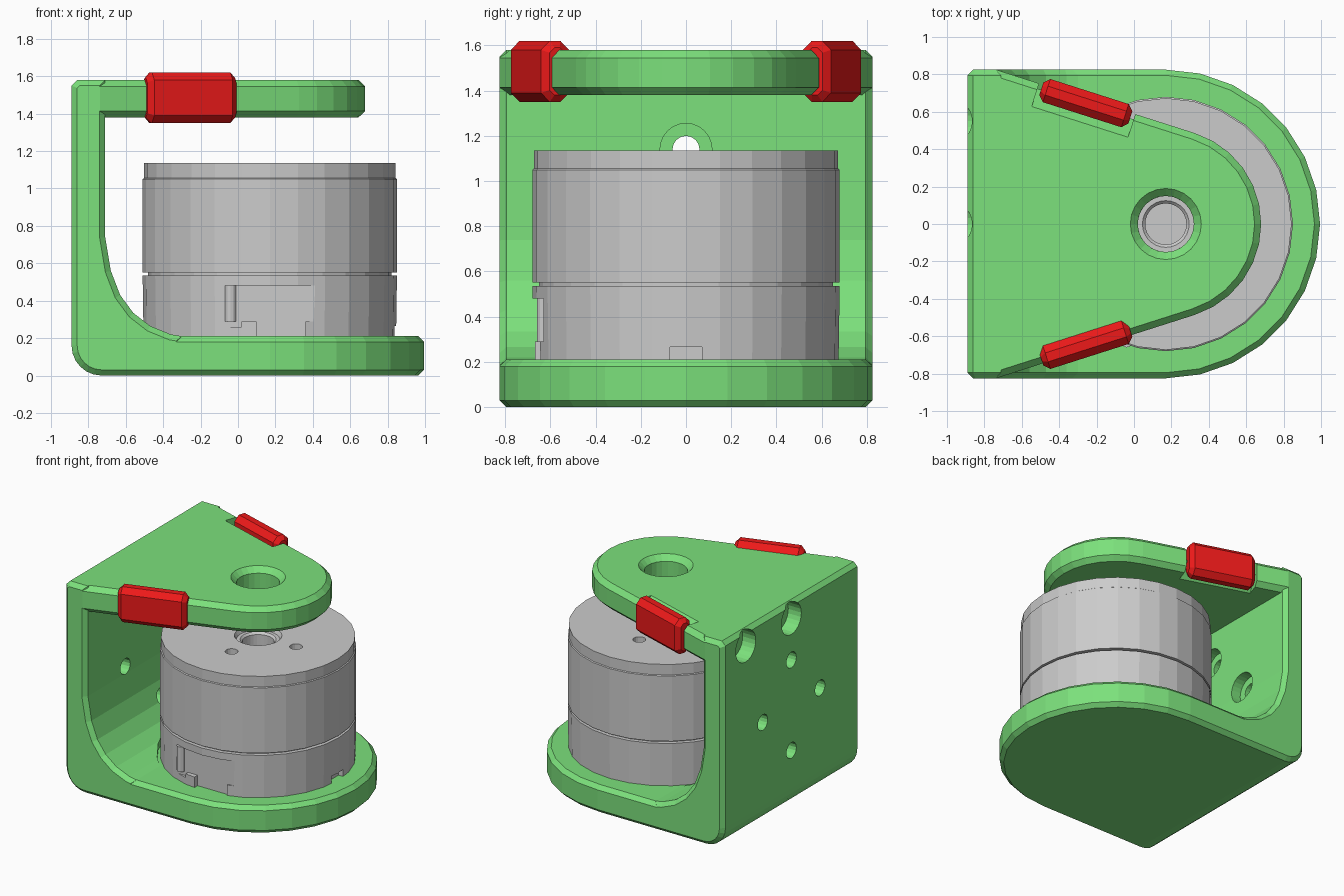
import bpy, bmesh
from math import pi, sin, cos, radians
from mathutils import Matrix, Vector

if "Cube" in bpy.data.objects:
    bpy.data.objects.remove(bpy.data.objects["Cube"])

CX = 0.17            # motor axis
TILT = radians(17.7)  # taper of the top arm


def material(name, color):
    m = bpy.data.materials.new(name)
    m.diffuse_color = color
    m.use_nodes = True
    m.node_tree.nodes["Principled BSDF"].inputs["Base Color"].default_value = m.diffuse_color
    return m


GREEN = material("green_plastic", (0.2, 0.75, 0.2, 1))
RED = material("red_rubber", (0.85, 0.01, 0.01, 1))


def finish(bm, name, mat=None, matrix=None):
    if matrix:
        bm.transform(matrix)
    bmesh.ops.recalc_face_normals(bm, faces=bm.faces)
    me = bpy.data.meshes.new(name)
    bm.to_mesh(me)
    bm.free()
    ob = bpy.data.objects.new(name, me)
    bpy.context.collection.objects.link(ob)
    if mat:
        me.materials.append(mat)
    return ob


def prism(name, pts, lo, hi, axis='z', chamfer=0, mat=None, matrix=None):
    """Extrude a 2D outline along an axis, chamfering the rims of both caps."""
    bm = bmesh.new()
    put = (lambda a, b, t: (a, b, t)) if axis == 'z' else (lambda a, b, t: (a, t, b))
    rings = [[bm.verts.new(put(a, b, t)) for a, b in pts] for t in (lo, hi)]
    caps = [bm.faces.new(r) for r in rings]
    n = len(pts)
    for i in range(n):
        j = (i + 1) % n
        bm.faces.new((rings[0][i], rings[0][j], rings[1][j], rings[1][i]))
    bmesh.ops.recalc_face_normals(bm, faces=bm.faces)
    if chamfer:
        edges = list({e for f in caps for e in f.edges})
        bmesh.ops.bevel(bm, geom=edges, offset=chamfer, offset_type='OFFSET',
                        segments=1, affect='EDGES', profile=0.5)
    return finish(bm, name, mat, matrix)


def cylinder(name, start, end, r1, r2=None, sides=24, mat=None):
    a, b = Vector(start), Vector(end)
    bm = bmesh.new()
    bmesh.ops.create_cone(bm, cap_ends=True, segments=sides, radius1=r1,
                          radius2=r1 if r2 is None else r2, depth=(b - a).length)
    rot = (b - a).to_track_quat('Z', 'Y').to_matrix().to_4x4()
    return finish(bm, name, mat, Matrix.Translation((a + b) / 2) @ rot)


def box(name, x0, x1, y0, y1, z0, z1):
    return prism(name, [(x0, y0), (x1, y0), (x1, y1), (x0, y1)], z0, z1)


def lathe(name, profile, sides=28):
    bm = bmesh.new()
    rings = [[bm.verts.new((CX + r * cos(2 * pi * i / sides), r * sin(2 * pi * i / sides), z))
              for i in range(sides)] for r, z in profile]
    for a, b in zip(rings, rings[1:]):
        for i in range(sides):
            j = (i + 1) % sides
            bm.faces.new((a[i], a[j], b[j], b[i]))
    bmesh.ops.remove_doubles(bm, verts=bm.verts, dist=1e-5)
    return finish(bm, name)


def boolean(ob, tool, op='DIFFERENCE'):
    mod = ob.modifiers.new(op, 'BOOLEAN')
    mod.operation, mod.object, mod.solver = op, tool, 'EXACT'
    bpy.context.view_layer.objects.active = ob
    bpy.ops.object.modifier_apply(modifier=mod.name)
    bpy.data.objects.remove(tool)


def arc(cx, cy, r, a0, a1, n):
    return [(cx + r * cos(a0 + (a1 - a0) * i / n), cy + r * sin(a0 + (a1 - a0) * i / n))
            for i in range(n + 1)]


# Back wall with rounded heel and large inner fillet
side = ([(-0.86, 1.58), (-0.89, 1.55)] + arc(-0.73, 0.16, 0.16, pi, 1.5 * pi, 6)
        + [(-0.3, 0), (-0.3, 0.21), (-0.36, 0.22), (-0.47, 0.265), (-0.56, 0.335),
           (-0.63, 0.43), (-0.68, 0.56), (-0.71, 0.74), (-0.71, 1.58)])
frame = prism("bracket", side, -0.825, 0.825, 'y', 0.03, GREEN)

# Rounded base plate
base = [(-0.55, 0.825), (-0.55, -0.825)] + arc(CX, 0, 0.825, -pi / 2, pi / 2, 14)
boolean(frame, prism("base_plate", base, 0, 0.21, 'z', 0.03, GREEN), 'UNION')

# Tapered top arm
arm = ([(-0.84, 0.825), (-0.84, -0.825), (-0.737, -0.825)]
       + arc(CX, 0, 0.51, -pi / 2 + TILT, pi / 2 - TILT, 12) + [(-0.737, 0.825)])
boolean(frame, prism("top_arm", arm, 1.38, 1.58, 'z', 0.035, GREEN), 'UNION')

# Motor clearance in the fillet
boolean(frame, cylinder("clearance", (CX, 0, 0.21), (CX, 0, 1.2), 0.70, sides=28))

# Arm hole with countersink
boolean(frame, cylinder("arm_hole", (CX, 0, 1.3), (CX, 0, 1.7), 0.15))
boolean(frame, cylinder("arm_sink", (CX, 0, 1.53), (CX, 0, 1.59), 0.14, 0.2))

# Shallow round seat and screw pockets on the back
boolean(frame, cylinder("seat", (-0.95, 0, 0.795), (-0.872, 0, 0.795), 0.685, sides=40))
for y in (-0.55, 0, 0.55):
    boolean(frame, cylinder("pocket", (-0.95, y, 1.455), (-0.78, y, 1.455), 0.12))

# Counterbored wall holes and base holes
for i in range(4):
    a = i * pi / 2
    y, z = 0.345 * cos(a), 0.795 + 0.345 * sin(a)
    boolean(frame, cylinder("wall_hole", (-1, y, z), (-0.6, y, z), 0.06, sides=16))
    boolean(frame, cylinder("wall_bore", (-0.79, y, z), (-0.45, y, z), 0.115))
    x, y = CX + 0.49 * cos(a + pi / 4), 0.49 * sin(a + pi / 4)
    boolean(frame, cylinder("base_hole", (x, y, -0.1), (x, y, 0.15), 0.09))
    boolean(frame, cylinder("base_screw_hole", (x, y, 0.1), (x, y, 0.3), 0.055, sides=16))

# Pivot boss
boolean(frame, cylinder("boss", (-1, 0, 0.795), (-0.8, 0, 0.795), 0.137, mat=GREEN), 'UNION')

# Red rubber bumpers in V notches on both arm edges
bumper = [(-0.09, 1.39), (-0.05, 1.35), (0, 1.35), (0.04, 1.39),
          (0.04, 1.58), (0, 1.62), (-0.05, 1.62), (-0.09, 1.58)]
for s, label in ((1, "back"), (-1, "front")):
    m = (Matrix.Diagonal((1, s, 1, 1)) @ Matrix.Translation((-0.25, 0.67, 0))
         @ Matrix.Rotation(pi / 2 - TILT, 4, 'Z'))
    boolean(frame, prism("notch_top", [(-0.17, 1.62), (0.1, 1.62), (0.1, 1.35)],
                         -0.27, 0.27, 'y', matrix=m))
    boolean(frame, prism("notch_under", [(-0.17, 1.34), (0.1, 1.34), (0.1, 1.61)],
                         -0.27, 0.27, 'y', matrix=m))
    prism("bumper_" + label, bumper, -0.25, 0.25, 'y', 0.03, RED, m)

# Motor bell
bell = lathe("motor_bell", [(0, 0.552), (0.68, 0.552), (0.68, 1.05), (0.673, 1.055), (0.673, 1.135),
                            (0.165, 1.135), (0.15, 1.105), (0.125, 1.105), (0.11, 1.09),
                            (0.11, 0.95), (0, 0.95)])
for i in range(4):
    x, y = CX + 0.32 * cos(i * pi / 2), 0.32 * sin(i * pi / 2)
    boolean(bell, cylinder("bell_hole", (x, y, 1.0), (x, y, 1.2), 0.045, sides=16))

# Motor base with neck, cable opening and end notch
stator = lathe("motor_base", [(0, 0.205), (0.675, 0.205), (0.68, 0.535), (0.65, 0.535),
                              (0.65, 0.56), (0, 0.56)])
boolean(stator, box("cable_window", -0.085, 0.42, -0.8, -0.63, 0.29, 0.48))
boolean(stator, box("cable_slot", 0.1, 0.36, -0.8, -0.63, 0.1, 0.3))
boolean(stator, box("cable_step", -0.06, 0.02, -0.8, -0.63, 0.26, 0.3))
boolean(stator, box("end_notch", 0.8, 1.0, -0.07, 0.07, 0.1, 0.265))
cylinder("cable_post", (-0.04, -0.63, 0.29), (-0.04, -0.63, 0.48), 0.03, sides=12)
